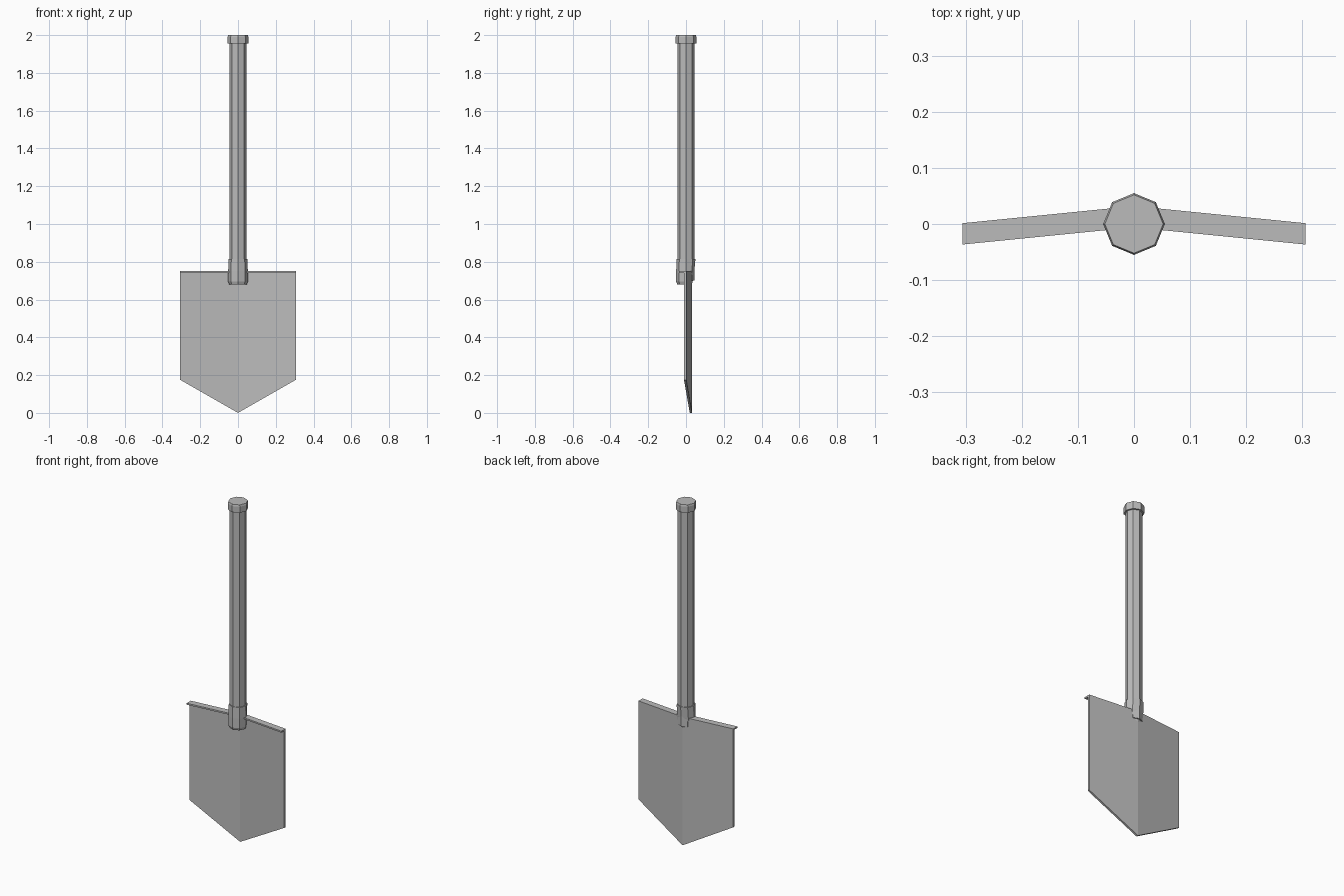
import bpy
import bmesh
from math import cos, sin, pi

cube = bpy.data.objects.get("Cube")
if cube:
    bpy.data.objects.remove(cube, do_unlink=True)

GREY = (0.5, 0.5, 0.5, 1)
steel = bpy.data.materials.new("plain grey")
steel.use_nodes = True
steel.diffuse_color = GREY
steel.node_tree.nodes["Principled BSDF"].inputs["Base Color"].default_value = GREY


def loft(name, rings):
    """Join matching rings of points with side faces and close both ends."""
    bm = bmesh.new()
    loops = [[bm.verts.new(p) for p in ring] for ring in rings]
    n = len(loops[0])
    for a, b in zip(loops, loops[1:]):
        for i in range(n):
            j = (i + 1) % n
            bm.faces.new((a[i], a[j], b[j], b[i]))
    bm.faces.new(loops[0][::-1])
    bm.faces.new(loops[-1])
    bmesh.ops.recalc_face_normals(bm, faces=bm.faces)
    mesh = bpy.data.meshes.new(name)
    bm.to_mesh(mesh)
    bm.free()
    mesh.materials.append(steel)
    obj = bpy.data.objects.new(name, mesh)
    bpy.context.collection.objects.link(obj)
    return obj


def octagon(r, z, back=1.0):
    """Eight-sided ring; back squeezes the half facing +y."""
    ring = []
    for i in range(8):
        x, y = r * cos(i * pi / 4), r * sin(i * pi / 4)
        ring.append((x, y * back if y > 0 else y, z))
    return ring


# Handle: shaft, end cap and the socket that tapers onto the blade
loft("shaft", [octagon(0.045, 0.70), octagon(0.045, 1.96)])
loft("end_cap", [octagon(0.055, 1.955), octagon(0.055, 1.99), octagon(0.052, 2.0)])
loft("socket", [octagon(0.046, 0.68, 0.65), octagon(0.052, 0.695, 0.68),
                octagon(0.052, 0.75, 0.85), octagon(0.05, 0.815)])

# Blade: pointed plate folded along its centre line
HALF, TOP, SHOULDER = 0.306, 0.75, 0.175
RIDGE, FOLD, THICK, TREAD = 0.032, 0.1, 0.012, 0.038


def back_y(x):
    return RIDGE - FOLD * abs(x)


for side, label in ((1, "left"), (-1, "right")):
    outline = [(0, 0), (side * HALF, SHOULDER), (side * HALF, TOP), (0, TOP)]
    loft(label + "_blade", [[(x, back_y(x) - d, z) for x, z in outline]
                            for d in (0, THICK)])
    # Foot tread: the top edge folded forward
    tread = [(0, 0), (side * HALF, 0), (side * HALF, TREAD), (0, TREAD)]
    loft(label + "_foot_tread", [[(x, back_y(x) - d, z) for x, d in tread]
                                 for z in (TOP - 0.009, TOP)])
